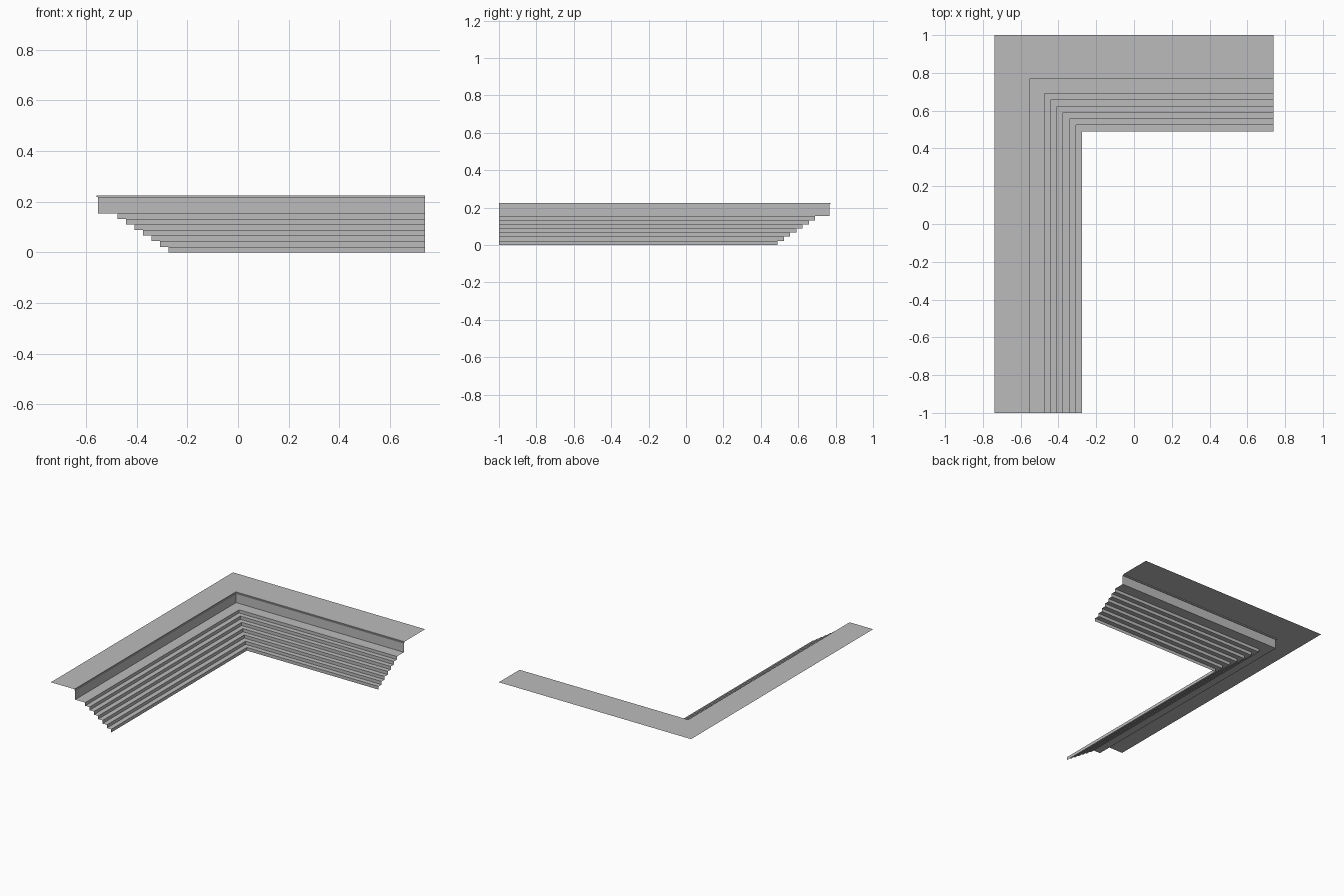
import bpy
import bmesh

cube = bpy.data.objects.get("Cube")
if cube:
    bpy.data.objects.remove(cube, do_unlink=True)

HALF_X, HALF_Y = 0.739, 1.0
MITRE = 0.215          # x + y along the corner line
TOP, LEDGE = 0.225, 0.154
STEPS = 7

grey = bpy.data.materials.new("plain_grey")
grey.use_nodes = True
colour = (0.5, 0.5, 0.5, 1)
grey.diffuse_color = colour
grey.node_tree.nodes["Principled BSDF"].inputs["Base Color"].default_value = colour


def sweep(name, profile):
    """Sweep (x, y, z) corner points along both arms of the L."""
    bm = bmesh.new()
    rows = [[bm.verts.new(p) for p in ((x, -HALF_Y, z), (x, y, z), (HALF_X, y, z))]
            for x, y, z in profile]
    for outer, inner in zip(rows, rows[1:]):
        for i in range(2):
            bm.faces.new((outer[i], inner[i], inner[i + 1], outer[i + 1]))
    mesh = bpy.data.meshes.new(name)
    bm.to_mesh(mesh)
    bm.free()
    mesh.materials.append(grey)
    obj = bpy.data.objects.new(name, mesh)
    bpy.context.collection.objects.link(obj)


def mitred(x, z):
    return (x, MITRE - x, z)


# Wide flat surround
lip_x, wall_x, first_x, last_x = -0.558, -0.552, -0.475, -0.275
sweep("flat_surround", [(-HALF_X, HALF_Y, TOP), mitred(lip_x, TOP)])

# Small lip, upright wall and ledge
sweep("lip_wall_and_ledge", [
    mitred(lip_x, TOP), mitred(lip_x, TOP - 0.007), mitred(wall_x, TOP - 0.007),
    mitred(wall_x, LEDGE), mitred(first_x, LEDGE)])

# Descending steps
tread = (last_x - first_x) / (STEPS - 1)
riser = LEDGE / STEPS
stairs = []
for i in range(STEPS):
    x = first_x + i * tread
    stairs += [mitred(x, LEDGE - i * riser), mitred(x, LEDGE - (i + 1) * riser)]
sweep("steps", stairs)
